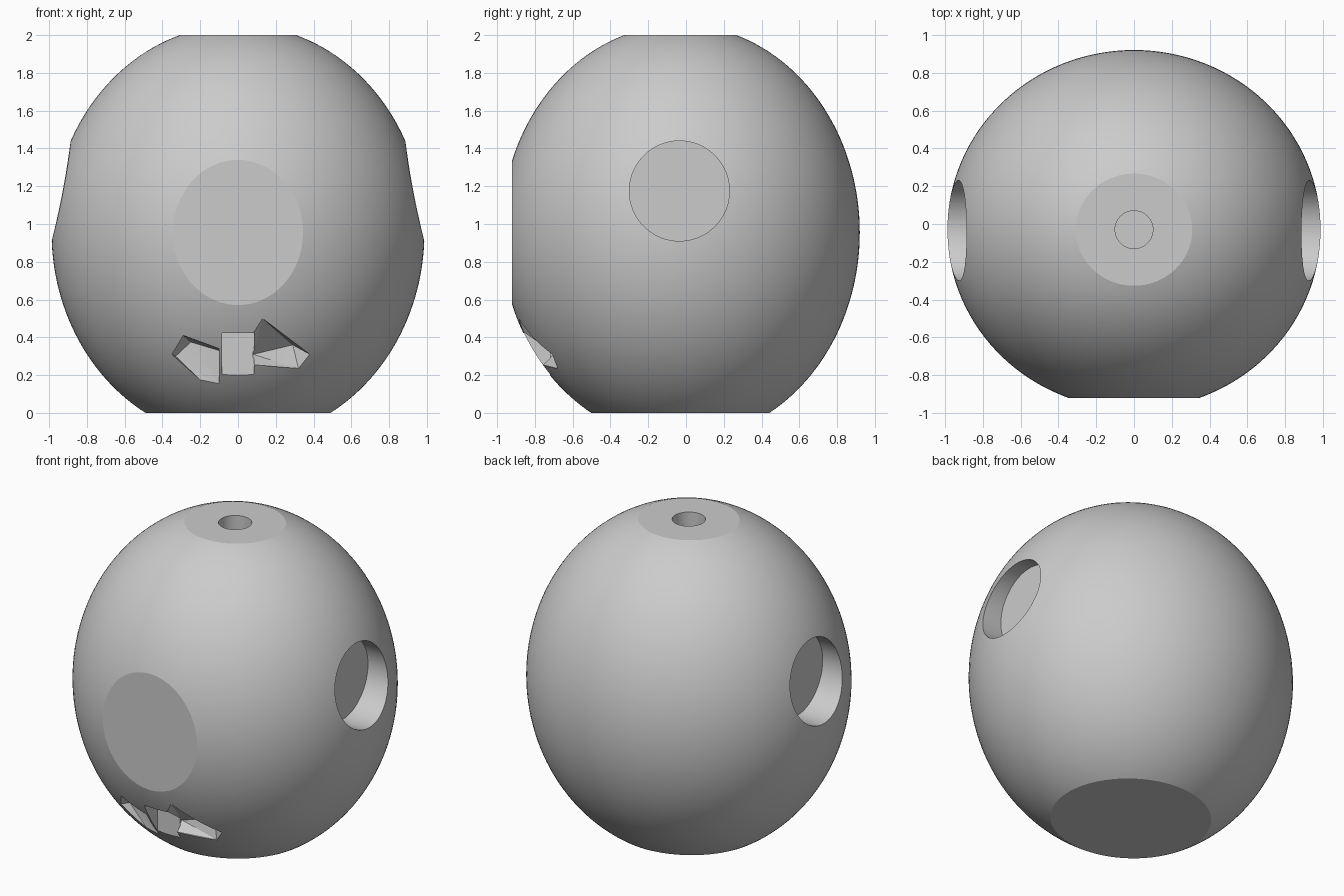
import bpy, bmesh, math
from mathutils import Vector, Matrix

cube = bpy.data.objects.get("Cube")
if cube:
    bpy.data.objects.remove(cube, do_unlink=True)

CENTRE = Vector((0, -0.03, 0.955))
RADII = Vector((0.987, 0.95, 1.10))

grey = bpy.data.materials.new("plain grey")
grey.use_nodes = True
colour = (0.6, 0.6, 0.6, 1)
grey.diffuse_color = colour
grey.node_tree.nodes["Principled BSDF"].inputs["Base Color"].default_value = colour


def make_object(name, bm):
    bmesh.ops.recalc_face_normals(bm, faces=bm.faces)
    mesh = bpy.data.meshes.new(name)
    bm.to_mesh(mesh)
    bm.free()
    mesh.materials.append(grey)
    obj = bpy.data.objects.new(name, mesh)
    bpy.context.collection.objects.link(obj)
    return obj


def front_y(x, z):
    """Depth of the shell's front surface at x, z."""
    rest = 1 - (x / RADII.x) ** 2 - ((z - CENTRE.z) / RADII.z) ** 2
    return CENTRE.y - RADII.y * math.sqrt(max(rest, 0))


def cylinder(name, centre, radius, depth, axis):
    bm = bmesh.new()
    turn = Vector(axis).to_track_quat('Z', 'Y').to_matrix().to_4x4()
    bmesh.ops.create_cone(bm, cap_ends=True, segments=96, radius1=radius, radius2=radius,
                          depth=depth, matrix=Matrix.Translation(centre) @ turn)
    return make_object(name, bm)


def hull(name, outline, floor):
    """Convex cutter: a front outline carried forward, and a floor behind it."""
    bm = bmesh.new()
    points = [(x, y, z) for x, z in outline for y in (-1.0, front_y(x, z))] + floor
    for p in points:
        bm.verts.new(p)
    bmesh.ops.convex_hull(bm, input=bm.verts)
    loose = [v for v in bm.verts if not v.link_faces]
    bmesh.ops.delete(bm, geom=loose, context='VERTS')
    return make_object(name, bm)


# Egg-shaped body with flat top, bottom and front
bm = bmesh.new()
bmesh.ops.create_uvsphere(bm, u_segments=128, v_segments=80, radius=1,
                          matrix=Matrix.Translation(CENTRE) @ Matrix.Diagonal((*RADII, 1)))
for point, normal in (((0, 0, 2), (0, 0, 1)), ((0, 0, 0), (0, 0, -1)), ((0, -0.92, 0), (0, -1, 0))):
    cut = bmesh.ops.bisect_plane(bm, geom=bm.verts[:] + bm.edges[:] + bm.faces[:],
                                 plane_co=point, plane_no=normal, clear_outer=True)
    rim = [e for e in cut["geom_cut"] if isinstance(e, bmesh.types.BMEdge)]
    bmesh.ops.contextual_create(bm, geom=rim)
body = make_object("body", bm)

# Side sockets and top hole
cutters = [cylinder("side_socket", (side * 0.99, -0.035, 1.175), 0.265, 0.4, (side, 0, 0))
           for side in (-1, 1)]
cutters.append(cylinder("top_hole", (0, -0.03, 2.0), 0.1, 0.6, (0, 0, 1)))

# Bow-shaped carving: knot and two faceted wings
bm = bmesh.new()
bmesh.ops.create_cube(bm, size=1, matrix=Matrix.Translation((0, -0.86, 0.305))
                      @ Matrix.Diagonal((0.17, 0.28, 0.235, 1)))
cutters.append(make_object("bow_knot", bm))
cutters.append(hull("bow_wing_left",
                    [(0.08, 0.255), (0.08, 0.42), (0.13, 0.5), (0.38, 0.31), (0.32, 0.235)],
                    [(0.08, -0.70, 0.31), (0.14, -0.69, 0.31), (0.29, -0.66, 0.36)]))
cutters.append(hull("bow_wing_right",
                    [(-0.1, 0.155), (-0.1, 0.34), (-0.29, 0.41), (-0.35, 0.31), (-0.2, 0.175)],
                    [(-0.1, -0.69, 0.33), (-0.25, -0.67, 0.375), (-0.33, -0.66, 0.3)]))

# Carve the body, then drop the cutters
for cutter in cutters:
    mod = body.modifiers.new(cutter.name, 'BOOLEAN')
    mod.operation = 'DIFFERENCE'
    mod.solver = 'EXACT'
    mod.object = cutter
bpy.context.view_layer.update()
carved = bpy.data.meshes.new_from_object(body.evaluated_get(bpy.context.evaluated_depsgraph_get()))
body.modifiers.clear()
body.data = carved
for cutter in cutters:
    bpy.data.objects.remove(cutter, do_unlink=True)
carved.materials.clear()
carved.materials.append(grey)

bpy.ops.object.select_all(action='DESELECT')
body.select_set(True)
bpy.context.view_layer.objects.active = body
bpy.ops.object.shade_smooth_by_angle(angle=math.radians(12))
